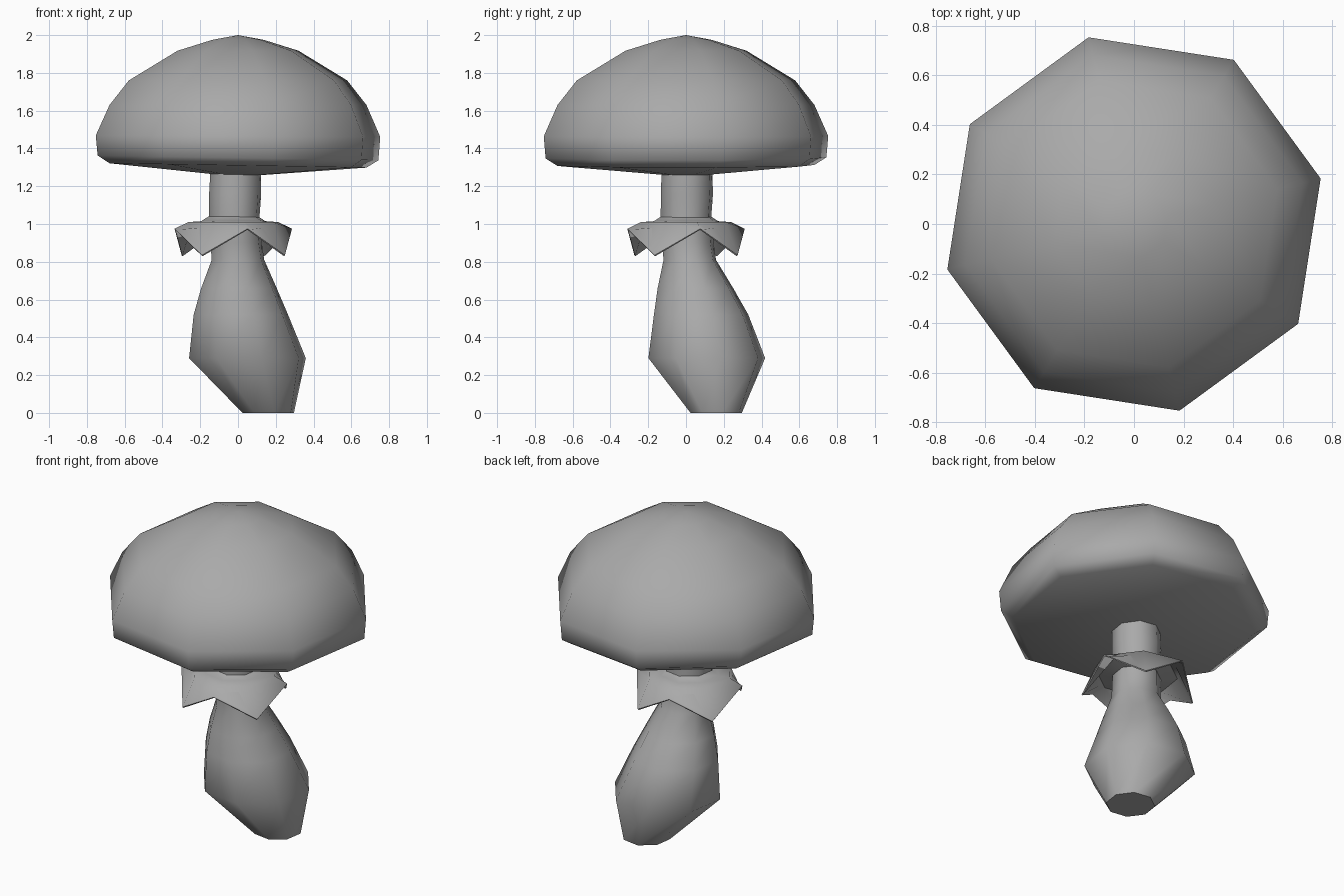
import bpy
import bmesh
from math import cos, sin, radians

SIDES = 8
PHASE = radians(13.7)

default_cube = bpy.data.objects.get("Cube")
if default_cube:
    bpy.data.objects.remove(default_cube)

grey = bpy.data.materials.new("plain grey")
grey.use_nodes = True
colour = (0.4, 0.4, 0.4, 1)
grey.diffuse_color = colour
grey.node_tree.nodes["Principled BSDF"].inputs["Base Color"].default_value = colour


def ring(cx, cy, z, r, tilt=0.0):
    """Octagon of points around a centre, optionally tilted along x."""
    angles = [PHASE + radians(360 / SIDES) * i for i in range(SIDES)]
    return [(cx + r * cos(a), cy + r * sin(a), z + tilt * r * cos(a)) for a in angles]


def loft(name, rings, start=None, end=None, closed=False, sharp_angle=180):
    """Bridge rings into a skin; start and end are optional pole points."""
    bm = bmesh.new()
    loops = [[bm.verts.new(p) for p in points] for points in rings]
    pairs = list(zip(loops, loops[1:]))
    if closed:
        pairs.append((loops[-1], loops[0]))
    for a, b in pairs:
        for i in range(SIDES):
            j = (i + 1) % SIDES
            bm.faces.new((a[i], a[j], b[j], b[i]))
    for pole, loop in ((start, loops[0]), (end, loops[-1])):
        if pole:
            tip = bm.verts.new(pole)
            for i in range(SIDES):
                bm.faces.new((tip, loop[i], loop[(i + 1) % SIDES]))
    bmesh.ops.recalc_face_normals(bm, faces=bm.faces[:])
    for face in bm.faces:
        face.smooth = True
    mesh = bpy.data.meshes.new(name)
    bm.to_mesh(mesh)
    bm.free()
    mesh.set_sharp_from_angle(angle=radians(sharp_angle))
    mesh.materials.append(grey)
    obj = bpy.data.objects.new(name, mesh)
    bpy.context.collection.objects.link(obj)
    return obj


# Cap: low domed crown, rounded rim and shallow conical underside
cap_profile = [
    (1.31, 0.70, -0.017), (1.35, 0.765, -0.017), (1.465, 0.775, -0.005),
    (1.63, 0.70, 0), (1.76, 0.595, 0), (1.917, 0.33, 0), (1.975, 0.14, 0),
]
loft("cap", [ring(0, 0, z, r, t) for z, r, t in cap_profile],
     start=(0, 0, 1.25), end=(0, 0, 2.0))

# Stem: off-centre bulbous foot narrowing to a straight neck
stem_profile = [
    (0.16, 0.16, 0, 0.14), (0.05, 0.11, 0.29, 0.318), (0.015, 0.08, 0.52, 0.257),
    (0.005, 0.05, 0.66, 0.206), (0, 0.02, 0.81, 0.143), (-0.01, 0.01, 0.9, 0.14),
    (-0.02, 0, 1.04, 0.138), (-0.015, 0.005, 1.16, 0.142), (-0.012, 0.005, 1.28, 0.138),
]
stem = loft("stem", [ring(*row) for row in stem_profile], start=(0.16, 0.16, 0))
for face in stem.data.polygons:
    if face.center.z < 0.01:
        face.use_smooth = False

# Skirt: flat collar with a zigzag hem, alternating high and low points
cx = -0.025


def hem(r, drop):
    points = ring(cx, 0, 0.975 - drop, r)
    return [(x, y, z - (0.14 if i % 2 else 0)) for i, (x, y, z) in enumerate(points)]


skirt_rings = [
    ring(cx, 0, 1.04, 0.135), ring(cx, 0, 1.015, 0.175), ring(cx, 0, 1.01, 0.245),
    hem(0.32, 0), hem(0.315, 0.006), ring(cx, 0, 0.985, 0.23), ring(cx, 0, 0.965, 0.13),
]
loft("skirt", skirt_rings, closed=True, sharp_angle=60)
